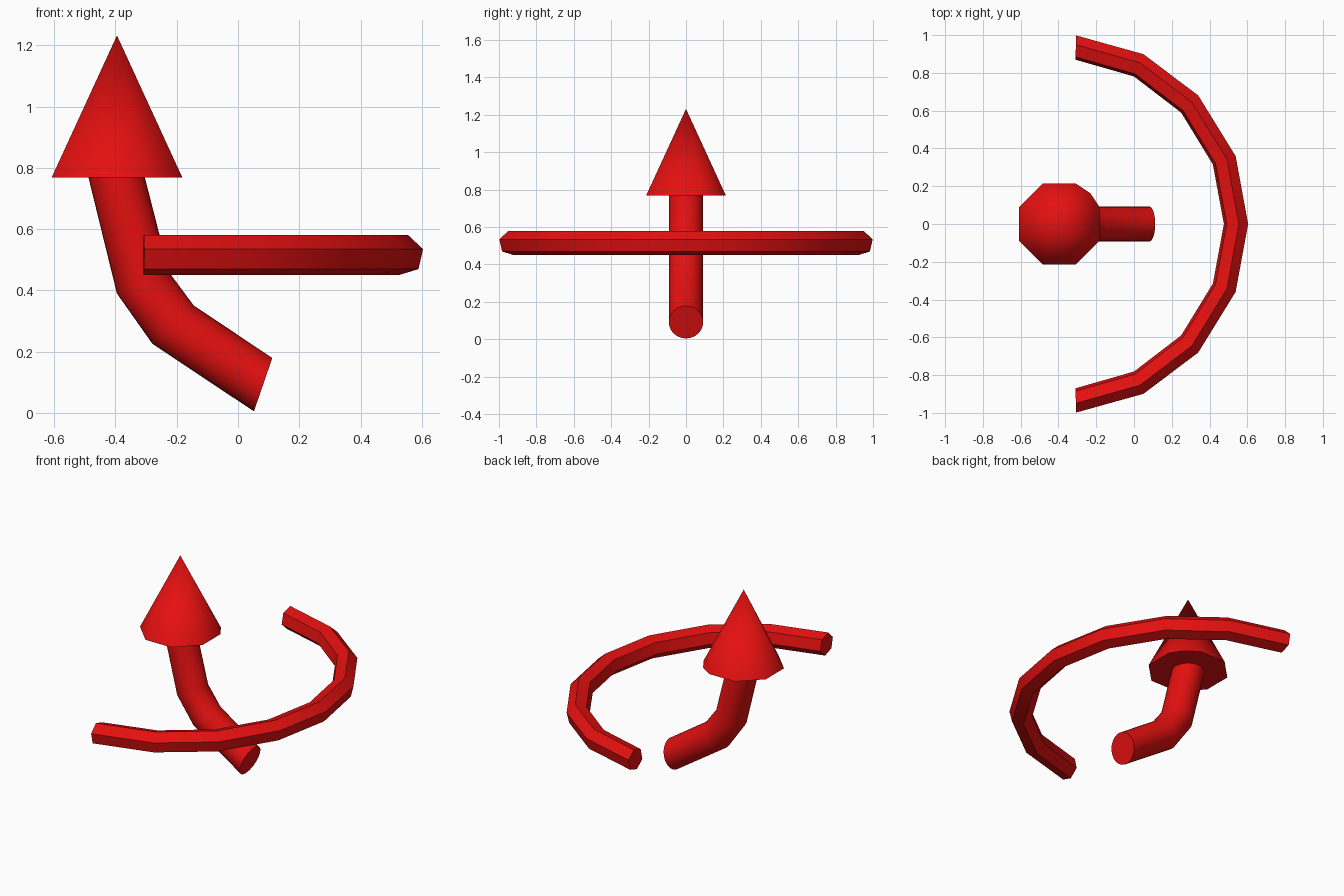
import bpy, bmesh
from math import radians, sin, cos, tau
from mathutils import Vector

if "Cube" in bpy.data.objects:
    bpy.data.objects.remove(bpy.data.objects["Cube"], do_unlink=True)

# Single red paint
red = bpy.data.materials.new("red")
red.use_nodes = True
RED = (0.78, 0.005, 0.005, 1)
red.diffuse_color = RED
red.node_tree.nodes["Principled BSDF"].inputs["Base Color"].default_value = RED


def finish(name, bm, angle):
    bmesh.ops.recalc_face_normals(bm, faces=bm.faces)
    mesh = bpy.data.meshes.new(name)
    bm.to_mesh(mesh)
    bm.free()
    obj = bpy.data.objects.new(name, mesh)
    mesh.materials.append(red)
    bpy.context.collection.objects.link(obj)
    bpy.ops.object.select_all(action='DESELECT')
    obj.select_set(True)
    bpy.context.view_layer.objects.active = obj
    bpy.ops.object.shade_smooth_by_angle(angle=radians(angle))


def loft(name, rings, sides, radius, turn, angle):
    """Capped tube through rings of (centre, first axis, second axis)."""
    bm = bmesh.new()
    loops = []
    for centre, u, v in rings:
        steps = [turn + tau * i / sides for i in range(sides)]
        loops.append([bm.verts.new(centre + radius * (cos(a) * u + sin(a) * v))
                      for a in steps])
    for a, b in zip(loops, loops[1:]):
        for i in range(sides):
            j = (i + 1) % sides
            bm.faces.new((a[i], a[j], b[j], b[i]))
    bm.faces.new(loops[0])
    bm.faces.new(loops[-1])
    finish(name, bm, angle)


# Bent round stem: x, z and tilt of each ring
stem = [(0.082, 0.092, 71), (-0.212, 0.288, 43), (-0.31, 0.424, 22), (-0.397, 0.772, 0)]
stem_rings = [(Vector((x, 0, z)),
               Vector((cos(radians(t)), 0, sin(radians(t)))),
               Vector((0, 1, 0))) for x, z, t in stem]
loft("arrow_stem", stem_rings, 32, 0.092, 0, 50)

# Hexagonal half hoop: x, y and heading of each ring, mirrored across y
half = [(0.54, 0, 0), (0.478, 0.337, 20), (0.295, 0.635, 45),
        (0.025, 0.84, 67), (-0.308, 0.934, 88)]
hoop = [(x, -y, -t) for x, y, t in reversed(half[1:])] + half
hoop_rings = [(Vector((x, y, 0.515)),
               Vector((cos(radians(t)), sin(radians(t)), 0)),
               Vector((0, 0, 1))) for x, y, t in hoop]
loft("half_hoop", hoop_rings, 6, 0.067, radians(17), 35)

# Cone arrow head, eight sides with one corner split
bm = bmesh.new()
angles = sorted([22.5 + 45 * i for i in range(8)] + [45])
base = [bm.verts.new((-0.395 + 0.231 * cos(radians(a)), 0.231 * sin(radians(a)), 0.768))
        for a in angles]
tip = bm.verts.new((-0.395, 0, 1.232))
for i, vert in enumerate(base):
    bm.faces.new((vert, base[(i + 1) % len(base)], tip))
bm.faces.new(base)
finish("arrow_head", bm, 50)
